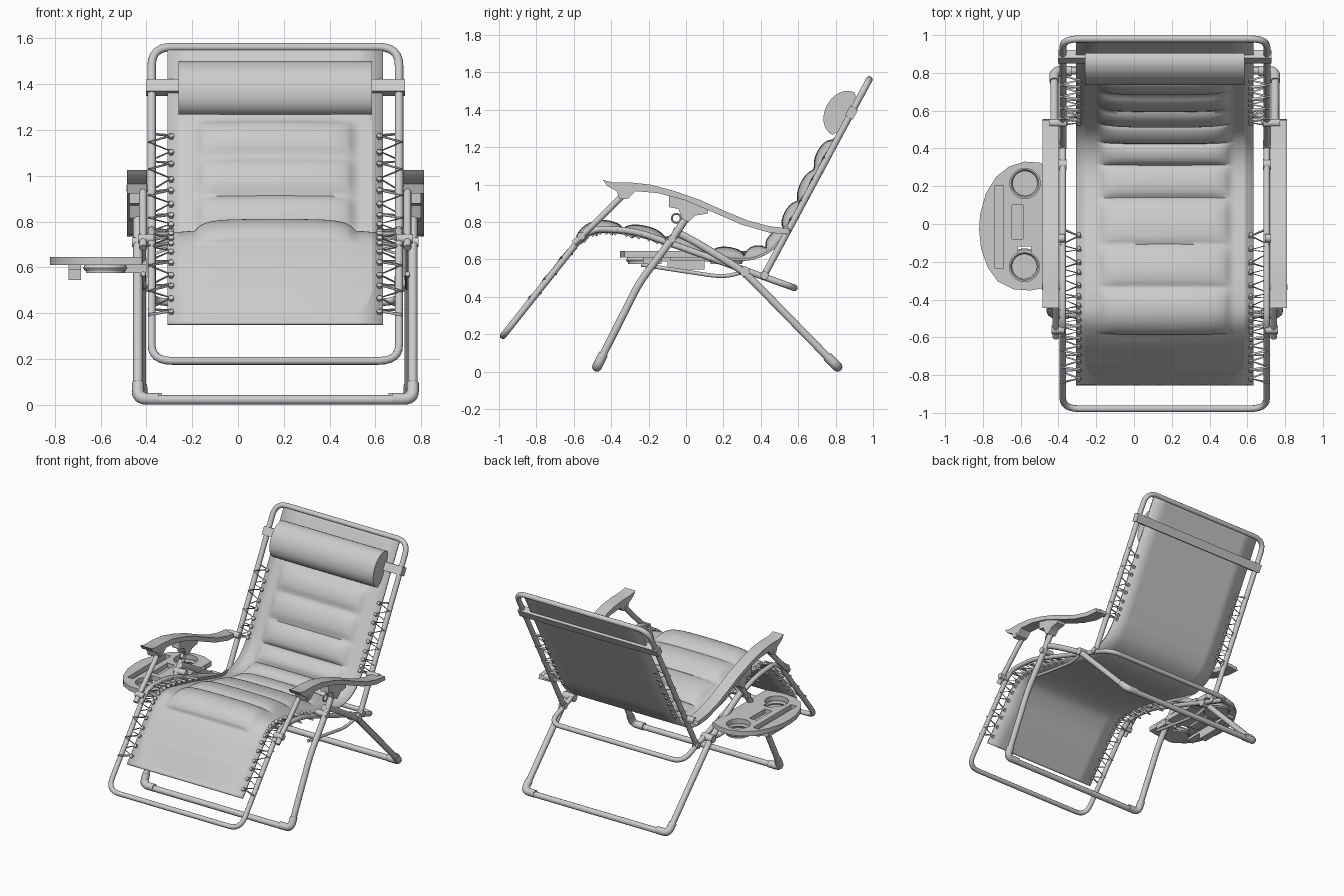
import bpy, bmesh, math
from mathutils import Vector

if "Cube" in bpy.data.objects:
    bpy.data.objects.remove(bpy.data.objects["Cube"])

CX = 0.163                       # centre line of the chair (tray hangs on the left)
mat = bpy.data.materials.new("light grey")
mat.diffuse_color = (0.6, 0.6, 0.6, 1)
mat.use_nodes = True
mat.node_tree.nodes["Principled BSDF"].inputs["Base Color"].default_value = mat.diffuse_color


def finish(ob, angle=40):
    ob.data.materials.clear()
    ob.data.materials.append(mat)
    bpy.ops.object.select_all(action='DESELECT')
    ob.select_set(True)
    bpy.context.view_layer.objects.active = ob
    bpy.ops.object.shade_smooth_by_angle(angle=math.radians(angle))
    return ob


def from_bm(name, bm, angle=40):
    bmesh.ops.recalc_face_normals(bm, faces=bm.faces)
    me = bpy.data.meshes.new(name)
    bm.to_mesh(me)
    bm.free()
    ob = bpy.data.objects.new(name, me)
    bpy.context.collection.objects.link(ob)
    return finish(ob, angle)


def rounded(pts, r, closed=False):
    """Replace polyline corners by small arcs."""
    P = [Vector(p) for p in pts]
    n, out = len(P), []
    for i, p in enumerate(P):
        if not closed and i in (0, n - 1):
            out.append(p)
            continue
        a, b = P[i - 1] - p, P[(i + 1) % n] - p
        p0 = p + a.normalized() * min(r, a.length * .48)
        p1 = p + b.normalized() * min(r, b.length * .48)
        for k in range(7):
            t = k / 6
            out.append(p0 * (1 - t) ** 2 + p * 2 * t * (1 - t) + p1 * t * t)
    return out


def tube(name, pts, rad, closed=False, res=3):
    cu = bpy.data.curves.new(name, 'CURVE')
    cu.dimensions = '3D'
    cu.bevel_depth, cu.bevel_resolution, cu.use_fill_caps = rad, res, True
    s = cu.splines.new('POLY')
    s.points.add(len(pts) - 1)
    for q, p in zip(s.points, pts):
        q.co = (*p, 1)
    s.use_cyclic_u = closed
    ob = bpy.data.objects.new(name, cu)
    bpy.context.collection.objects.link(ob)
    bpy.ops.object.select_all(action='DESELECT')
    ob.select_set(True)
    bpy.context.view_layer.objects.active = ob
    bpy.ops.object.convert(target='MESH')
    return finish(bpy.context.object, 50)


def prism(name, outline, axis, lo, hi, bevel=0.0):
    """Extrude a 2D outline: axis 'x' takes (y, z), axis 'z' takes (x, y)."""
    bm = bmesh.new()
    f = lambda p, h: (h, p[0], p[1]) if axis == 'x' else (p[0], p[1], h)
    A = [bm.verts.new(f(p, lo)) for p in outline]
    B = [bm.verts.new(f(p, hi)) for p in outline]
    n = len(A)
    bm.faces.new(A)
    bm.faces.new(B[::-1])
    for i in range(n):
        bm.faces.new((A[i], A[(i + 1) % n], B[(i + 1) % n], B[i]))
    if bevel:
        es = [e for e in bm.edges if e.calc_face_angle(0) > .9]
        bmesh.ops.bevel(bm, geom=es, offset=bevel, segments=2, affect='EDGES', clamp_overlap=True)
    return from_bm(name, bm)


def circle(x, y, r, n=32):
    return [(x + r * math.cos(2 * math.pi * i / n), y + r * math.sin(2 * math.pi * i / n)) for i in range(n)]


def rect(x0, x1, y0, y1):
    return [(x0, y0), (x1, y0), (x1, y1), (x0, y1)]


def u_shape(side, w):
    """Mirror a (y, z) side path into a U joined at its last point."""
    return [(CX - w, y, z) for y, z in side] + [(CX + w, y, z) for y, z in side[::-1]]


# Tube frames
W = 0.54
tube("back_frame", rounded(u_shape([(.41, .50), (.98, 1.562)], W), .09), .0185)
seat_side = [(.58, .448), (-.27, .752), (-.52, .768), (-.978, .192)]
tube("seat_and_foot_frame", rounded(u_shape(seat_side, W), .09, True), .0175, True)
front = [(.02, .85), (-.07, .715), (-.25, .475), (-.478, .022)]
rear = [(-.07, .755), (.04, .70), (.31, .535), (.812, .022)]
tube("front_leg", rounded(u_shape(front, .60), .07), .021)
tube("rear_leg", rounded(u_shape(rear, .585), .07), .021)

# Plastic feet on the leg corners
for name, y, w, d in (("front_foot", -.476, .60, (.035, .07)), ("rear_foot", .81, .585, (-.055, .056))):
    for s in (-1, 1):
        x = CX + s * w
        path = [(x - s * .09, y, .026), (x, y, .026), (x, y + d[0], .026 + d[1])]
        tube(name, rounded(path, .04), .0265)

# Sling profile: smooth curve from the head to the foot, y always falling
key = [(.975, 1.552), (.85, 1.32), (.72, 1.078), (.60, .855), (.52, .72), (.44, .64), (.33, .60), (.2, .608),
       (0, .658), (-.2, .712), (-.38, .745), (-.50, .738), (-.60, .66), (-.72, .512), (-.85, .352)]
K = [Vector(k) for k in key]
K = [2 * K[0] - K[1]] + K + [2 * K[-1] - K[-2]]
prof = []
for i in range(1, len(K) - 2):
    a, b, c, d = K[i - 1:i + 3]
    for k in range(14):
        t = k / 14
        prof.append(.5 * (2 * b + (c - a) * t + (2 * a - 5 * b + 4 * c - d) * t * t + (3 * b - a - 3 * c + d) * t ** 3))
prof.append(K[-2])


def normal(i):
    t = prof[min(i + 1, len(prof) - 1)] - prof[max(i - 1, 0)]
    return Vector((t.y, -t.x)).normalized()     # points to the sitter


def sheet(name, half, cols, height, lo, hi):
    bm = bmesh.new()
    rows = []
    for i, p in enumerate(prof):
        if lo <= p.x <= hi:
            row = []
            for j in range(cols + 1):
                u = 2 * j / cols - 1
                q = p + normal(i) * height(p.x, u * half)
                row.append(bm.verts.new((CX + u * half, q.x, q.y)))
            rows.append(row)
    for r, s in zip(rows, rows[1:]):
        for j in range(cols):
            bm.faces.new((r[j], s[j], s[j + 1], r[j + 1]))
    return from_bm(name, bm, 60)


seams = [.80, .715, .625, .542, .442, .315, .135, -.12, -.34, -.57]


def padding(y, x):
    e = max(0, 1 - (abs(x) / .455) ** 2.5)
    end = min(1, max(0, (y + .85) / .12)) * min(1, max(0, (.86 - y) / .06))
    h = .018 * e * end
    for a, b in zip(seams, seams[1:]):
        if b <= y <= a:
            t = (a - y) / (a - b)
            h += .042 * math.sqrt(max(0, 4 * t * (1 - t))) * max(0, 1 - (abs(x) / .35) ** 8) ** .7
    return h + .003


sling = sheet("fabric_sling", .47, 8, lambda y, x: 0, -1, 1)
m = sling.modifiers.new("thickness", 'SOLIDIFY')
m.thickness, m.offset = .012, 0
sheet("quilted_padding", .455, 44, padding, -.85, .87)

# Pillow and its strap, lying along the back
D = Vector((.473, .881))
N = Vector((-.881, .473))
C = Vector((.838, 1.381))
ring = []
for i in range(40):
    a = 2 * math.pi * i / 40
    ring.append(C + D * .127 * math.cos(a) + N * (.095 if math.sin(a) > 0 else .035) * math.sin(a))
prism("head_pillow", [tuple(p) for p in ring], 'x', CX - .422, CX + .422, .012)
S = Vector((.885, 1.385))
strap = [S + D * a + N * b for a, b in ((-.03, -.024), (.03, -.024), (.03, .024), (-.03, .024))]
prism("pillow_strap", [tuple(p) for p in strap], 'x', CX - .565, CX + .565, .004)

# Elastic lacing with grommets
ranges = [[i for i, p in enumerate(prof) if .53 < p.x < .79], [i for i, p in enumerate(prof) if -.84 < p.x < -.02]]
for s in (-1, 1):
    for idx in ranges:
        pts = []
        a, b = prof[idx[0]], prof[idx[-1]]
        steps = 18 if b.x > 0 else 34
        for k in range(steps + 1):
            p = prof[idx[round(k * (len(idx) - 1) / steps)]]
            x = CX + s * (.455 if k % 2 else W + .012)
            lift = .012 if k % 2 else (.018 if k % 4 else -.014)
            pts.append((x, p.x - lift * .5, p.y + lift))
            if k % 2:
                tube("grommet", [(x, p.x + .01, p.y - .01), (x, p.x - .013, p.y + .013)], .013, res=1)
        tube("elastic_lacing", pts, .007, res=1)

# Armrests, brackets, links and pivots on both sides
arm = [(-.445, 1.025), (-.39, 1.012), (-.30, 1.012), (-.19, 1.0), (-.06, .965), (.075, .918), (.2, .862), (.33, .808),
       (.45, .777), (.55, .765), (.555, .735), (.45, .742), (.3, .785), (.15, .85), (0, .915), (-.15, .955),
       (-.27, .965), (-.31, .925), (-.355, .922), (-.37, .965), (-.42, .992)]
bracket = [(-.09, .94), (.12, .885), (.115, .845), (.05, .835), (.015, .80), (-.02, .815), (-.04, .87), (-.09, .88)]
for s in (-1, 1):
    x = CX + s * .604
    prism("armrest", arm, 'x', x - .044, x + .044, .006)
    prism("armrest_bracket", bracket, 'x', x - .032, x + .032, .004)
    tube("recline_lock_ring", [(x - s * .02, -.052 + p[0], .82 + p[1]) for p in circle(0, 0, .024, 20)], .006, True, 1)
    xl = CX + s * .577
    tube("armrest_link", rounded([(xl, -.335, .945), (xl, -.46, .82), (xl, -.60, .685)], .1), .0175)
    tube("seat_linkage", rounded([(xl, -.24, .572), (xl, .0, .535), (xl, .2, .505), (xl, .315, .535)], .08), .011)
    for y, z, a, b, r in ((.315, .535, .52, .61, .028), (-.075, .71, .53, .625, .022), (-.56, .725, .53, .60, .022),
                          (.535, .755, .52, .61, .022), (-.335, .945, .555, .65, .015), (.42, .515, .52, .565, .022)):
        tube("pivot_bolt", [(CX + s * a, y, z), (CX + s * b, y, z)], r)

# Side tray with two cup holders and two slots
outline = [(-.42, .29), (-.50, .325), (-.58, .33), (-.66, .305), (-.73, .25), (-.785, .16), (-.815, .05), (-.82, -.03),
           (-.81, -.13), (-.775, -.23), (-.72, -.305), (-.64, -.345), (-.55, -.352), (-.42, -.33)]
tray = prism("side_tray", outline, 'z', .61, .645, .006)
cups = [(-.577, .215), (-.58, -.225)]
holes = [circle(*c, .08) for c in cups]
holes += [rect(-.735, -.69, -.235, .205), rect(-.645, -.587, -.08, .10), rect(-.615, -.545, -.17, -.12)]
for h in holes:
    cutter = prism("cutter", h, 'z', .58, .68)
    cutter.hide_render = True
    m = tray.modifiers.new("hole", 'BOOLEAN')
    m.operation, m.object, m.solver = 'DIFFERENCE', cutter, 'EXACT'
    bpy.context.view_layer.objects.active = tray
    bpy.ops.object.modifier_apply(modifier=m.name)
    bpy.data.objects.remove(cutter)
finish(tray, 30)
for x, y in cups:
    prism("cup_holder_floor", circle(x, y, .084), 'z', .575, .585)
    tube("cup_holder_wall", [(px, py, .598) for px, py in circle(x, y, .081)], .015, True, 1)
prism("phone_slot_pocket", rect(-.74, -.685, -.24, .21), 'z', .59, .612)
prism("phone_slot_box", rect(-.74, -.685, -.1, .1), 'z', .545, .60)
prism("small_slot_floor", rect(-.65, -.582, -.085, .105), 'z', .595, .612)
prism("tray_clamp", rect(-.50, -.40, -.23, -.13), 'z', .575, .612, .005)
prism("tray_rear_clamp", rect(-.47, -.40, .13, .2), 'z', .60, .64, .005)
